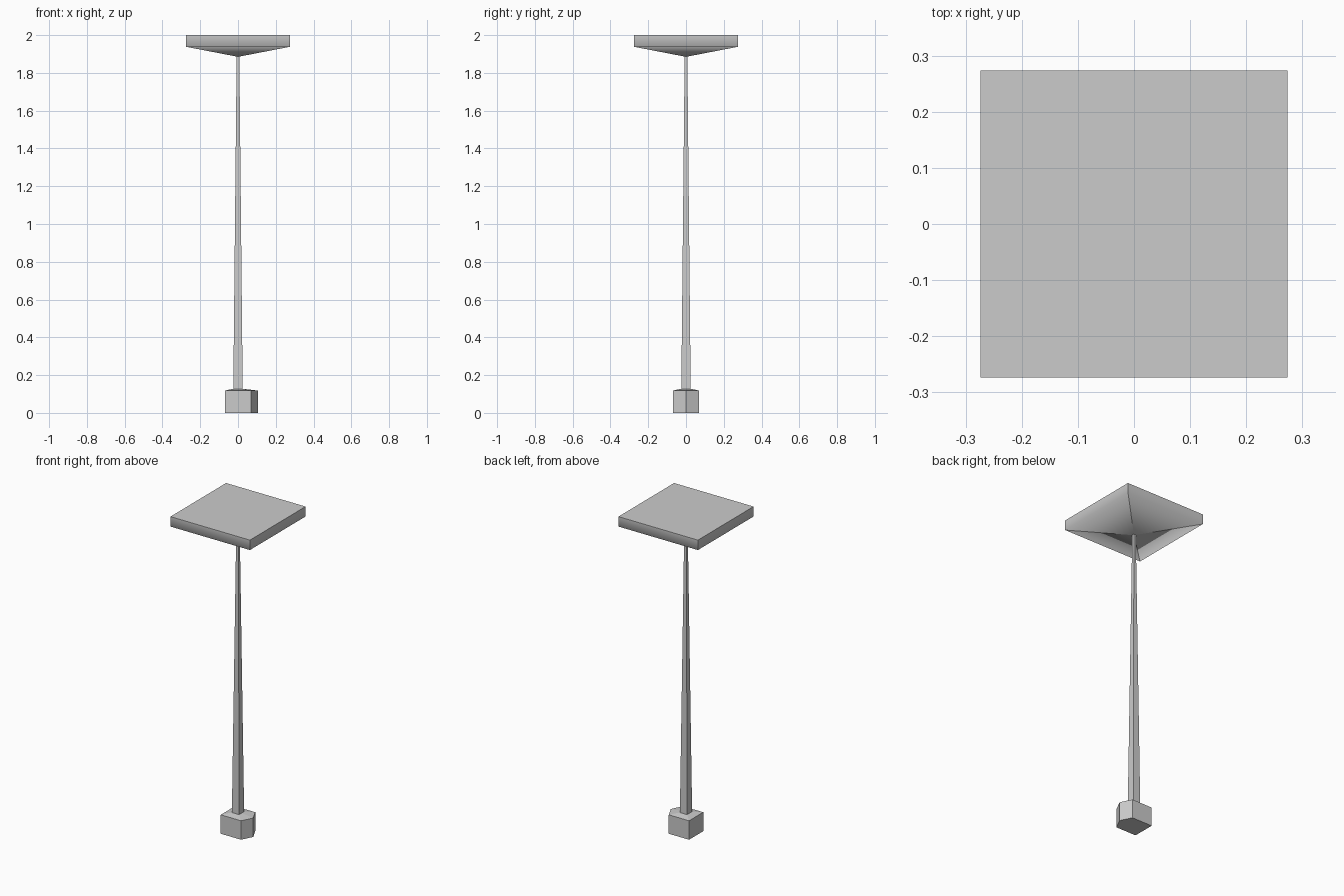
import bpy
import bmesh

cube = bpy.data.objects.get("Cube")
if cube:
    bpy.data.objects.remove(cube, do_unlink=True)

grey = bpy.data.materials.new("plain_grey")
grey.use_nodes = True
colour = (0.6, 0.6, 0.6, 1)
grey.diffuse_color = colour
grey.node_tree.nodes["Principled BSDF"].inputs["Base Color"].default_value = colour


def finish(name, bm):
    mesh = bpy.data.meshes.new(name)
    bm.to_mesh(mesh)
    bm.free()
    mesh.materials.append(grey)
    obj = bpy.data.objects.new(name, mesh)
    bpy.context.collection.objects.link(obj)
    return obj


def loft(name, rings):
    """Skin a stack of matching rings and cap both ends."""
    bm = bmesh.new()
    rows = [[bm.verts.new(p) for p in ring] for ring in rings]
    for low, high in zip(rows, rows[1:]):
        for i in range(len(low)):
            j = (i + 1) % len(low)
            bm.faces.new((low[i], low[j], high[j], high[i]))
    bm.faces.new(rows[0][::-1])
    bm.faces.new(rows[-1])
    return finish(name, bm)


def square(r, z):
    return [(-r, -r, z), (r, -r, z), (r, r, z), (-r, r, z)]


def footing(r, tip, z):
    return [(-r, -r, z), (r, -r, z), (tip, 0, z), (r, r, z), (-r, r, z)]


# Footing with a pointed side and a slightly raised top
loft("base", [footing(0.07, 0.105, 0), footing(0.07, 0.105, 0.118),
              footing(0.028, 0.03, 0.127)])

# Tapered square pole
loft("pole", [square(0.025, 0.11), square(0.007, 1.9)])

# Canopy: flat top, four separate sides that each blend rim into underside
bm = bmesh.new()
top, rim = square(0.274, 2.0), square(0.274, 1.938)
bm.faces.new([bm.verts.new(p) for p in top])
for i in range(4):
    j = (i + 1) % 4
    a, b, c, d, tip = [bm.verts.new(p) for p in
                       (rim[i], rim[j], top[j], top[i], (0, 0, 1.885))]
    for corners in ((a, b, c, d), (b, a, tip)):
        bm.faces.new(corners).smooth = True
finish("canopy", bm)
